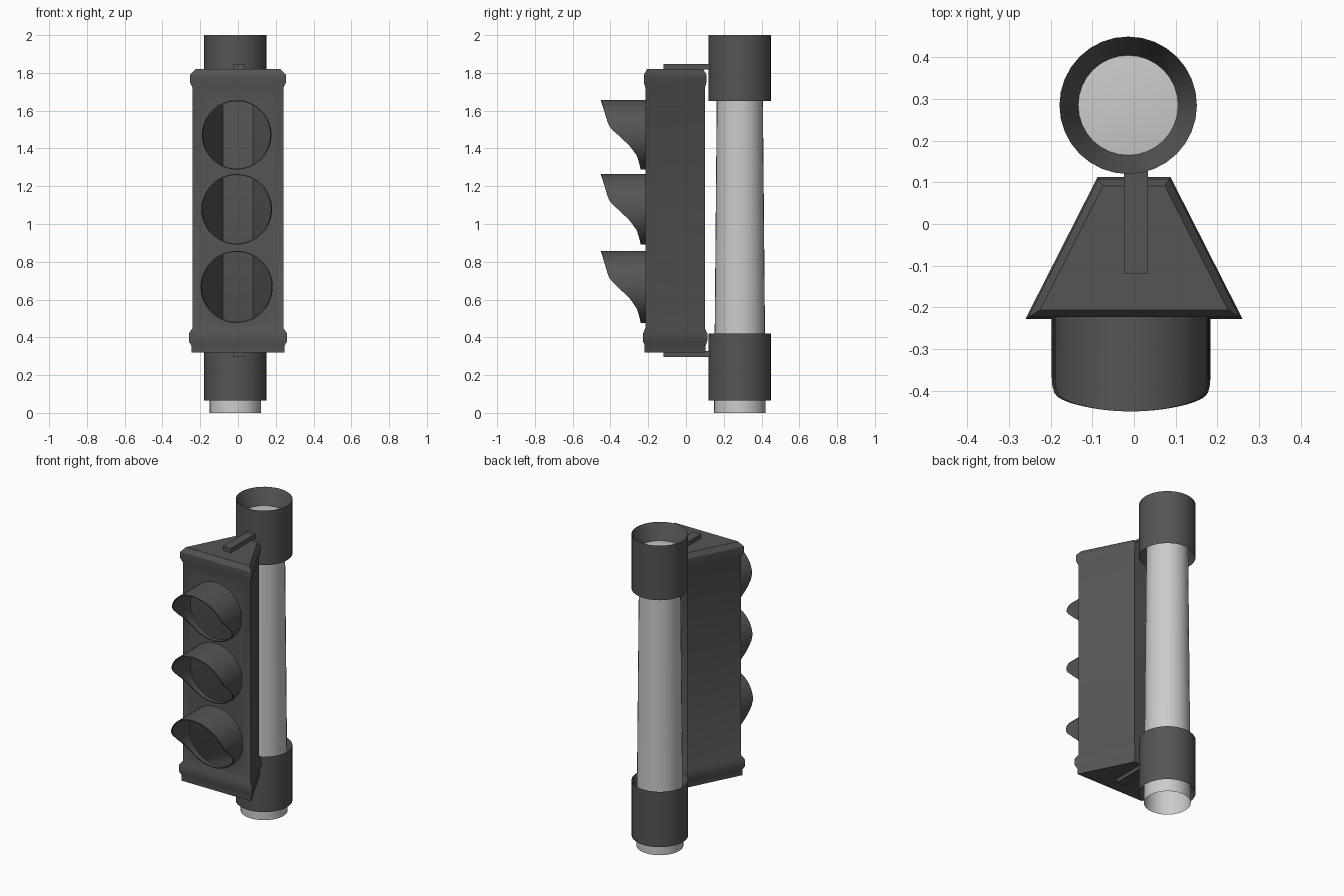
import bpy, bmesh, math
from mathutils import Vector

if "Cube" in bpy.data.objects:
    bpy.data.objects.remove(bpy.data.objects["Cube"])

SEG = 32
PX, PY = -0.014, 0.285      # pole axis


def material(name, v):
    m = bpy.data.materials.new(name)
    m.diffuse_color = (v, v, v, 1)
    m.use_nodes = True
    m.node_tree.nodes["Principled BSDF"].inputs["Base Color"].default_value = m.diffuse_color
    return m


DARK = material("dark_grey", 0.09)
LIGHT = material("light_grey", 0.55)


def finish(bm, name, mat, angle=30):
    bmesh.ops.recalc_face_normals(bm, faces=bm.faces[:])
    me = bpy.data.meshes.new(name)
    bm.to_mesh(me)
    bm.free()
    me.materials.append(mat)
    ob = bpy.data.objects.new(name, me)
    bpy.context.collection.objects.link(ob)
    bpy.ops.object.select_all(action='DESELECT')
    ob.select_set(True)
    bpy.context.view_layer.objects.active = ob
    bpy.ops.object.shade_smooth_by_angle(angle=math.radians(angle))
    return ob


def bridge(bm, a, b):
    """Quads between two closed rings of verts."""
    n = len(a)
    return [bm.faces.new((a[i], a[(i + 1) % n], b[(i + 1) % n], b[i])) for i in range(n)]


def lathe(name, profile, mat):
    """Revolve (radius, z) points about the pole axis; radius 0 makes a tip."""
    bm = bmesh.new()
    rings = []
    for r, z in profile:
        rings.append([bm.verts.new((PX + r * math.cos(math.tau * i / SEG),
                                    PY + r * math.sin(math.tau * i / SEG), z)) for i in range(SEG)])
    for a, b in zip(rings, rings[1:]):
        bridge(bm, a, b)
    bmesh.ops.remove_doubles(bm, verts=bm.verts[:], dist=1e-5)
    return finish(bm, name, mat)


# Pole: slightly tapered tube, open below, shallow cone cap
lathe("pole", [(0.137, 0), (0.12, 1.9), (0, 1.915)], LIGHT)

# Collars with funnel-shaped ends meeting the pole
lathe("upper_collar", [(0.12, 1.9), (0.165, 2.0), (0.165, 1.65), (0.123, 1.73)], DARK)
lathe("lower_collar", [(0.134, 0.34), (0.165, 0.42), (0.165, 0.065), (0.136, 0.12)], DARK)

# Signal lamps: (centre z, radius)
LAMPS = [(1.472, 0.184), (1.078, 0.187), (0.667, 0.191)]
LX, FRONT = -0.007, -0.215


def trapezoid(d):
    """Plan outline of the housing, offset outward by d."""
    xf, xb = 0.24 + 1.63 * d, 0.08 + 0.61 * d
    return [(-xf, FRONT - d), (xf, FRONT - d), (xb, 0.1 + d), (-xb, 0.1 + d)]


# Housing: hollow trapezoid shell with moulded ends and round front openings
bm = bmesh.new()
levels = [(0.32, 0.004), (0.355, 0.004), (0.38, 0.0125), (0.42, 0.0125), (0.45, 0),
          (1.72, 0), (1.75, 0.0085), (1.79, 0.0085), (1.82, -0.009)]
rings = [[bm.verts.new((x, y, z)) for x, y in trapezoid(d)] for z, d in levels]
front = None
for i, (a, b) in enumerate(zip(rings, rings[1:])):
    faces = bridge(bm, a, b)
    if i == 4:
        front = faces[0]
bm.faces.new(rings[0])
bm.faces.new(rings[-1])
edges = list(front.edges)
bmesh.ops.delete(bm, geom=[front], context='FACES_ONLY')
for cz, r in LAMPS:
    ring = [bm.verts.new((LX + r * math.cos(math.tau * i / SEG), FRONT,
                          cz + r * math.sin(math.tau * i / SEG))) for i in range(SEG)]
    edges += [bm.edges.new((ring[i], ring[(i + 1) % SEG])) for i in range(SEG)]
bmesh.ops.triangle_fill(bm, edges=edges, use_beauty=True, normal=Vector((0, -1, 0)))
finish(bm, "housing", DARK, 25)

# Visors: tubes whose front lip follows a side profile (height / radius, y)
LIP = [(-1, -0.24), (-0.87, -0.245), (-0.6, -0.26), (-0.3, -0.30), (-0.11, -0.34),
       (0.05, -0.37), (0.19, -0.40), (0.38, -0.415), (0.84, -0.44), (1, -0.45)]


def lip_y(t):
    for (t0, y0), (t1, y1) in zip(LIP, LIP[1:]):
        if t <= t1:
            return y0 + (y1 - y0) * (t - t0) / (t1 - t0)
    return LIP[-1][1]


for n, (cz, r) in zip(("top", "middle", "bottom"), LAMPS):
    bm = bmesh.new()
    loops = []
    N = 48
    for rad, at_lip in ((r, False), (r, True), (r - 0.006, True), (r - 0.006, False)):
        loop = []
        for i in range(N):
            c, s = math.cos(math.tau * i / N), math.sin(math.tau * i / N)
            y = lip_y(s) if at_lip else FRONT
            loop.append(bm.verts.new((LX + rad * c, y, cz + rad * s)))
        loops.append(loop)
    for k in range(4):
        bridge(bm, loops[k], loops[(k + 1) % 4])
    finish(bm, n + "_visor", DARK)

# Bracket bars joining the housing to the collars
for n, z in (("upper", 1.832), ("lower", 0.312)):
    bm = bmesh.new()
    bmesh.ops.create_cube(bm, size=1)
    for v in bm.verts:
        v.co = (0.005 + v.co.x * 0.058, 0.01 + v.co.y * 0.26, z + v.co.z * 0.03)
    finish(bm, n + "_bracket", DARK)
